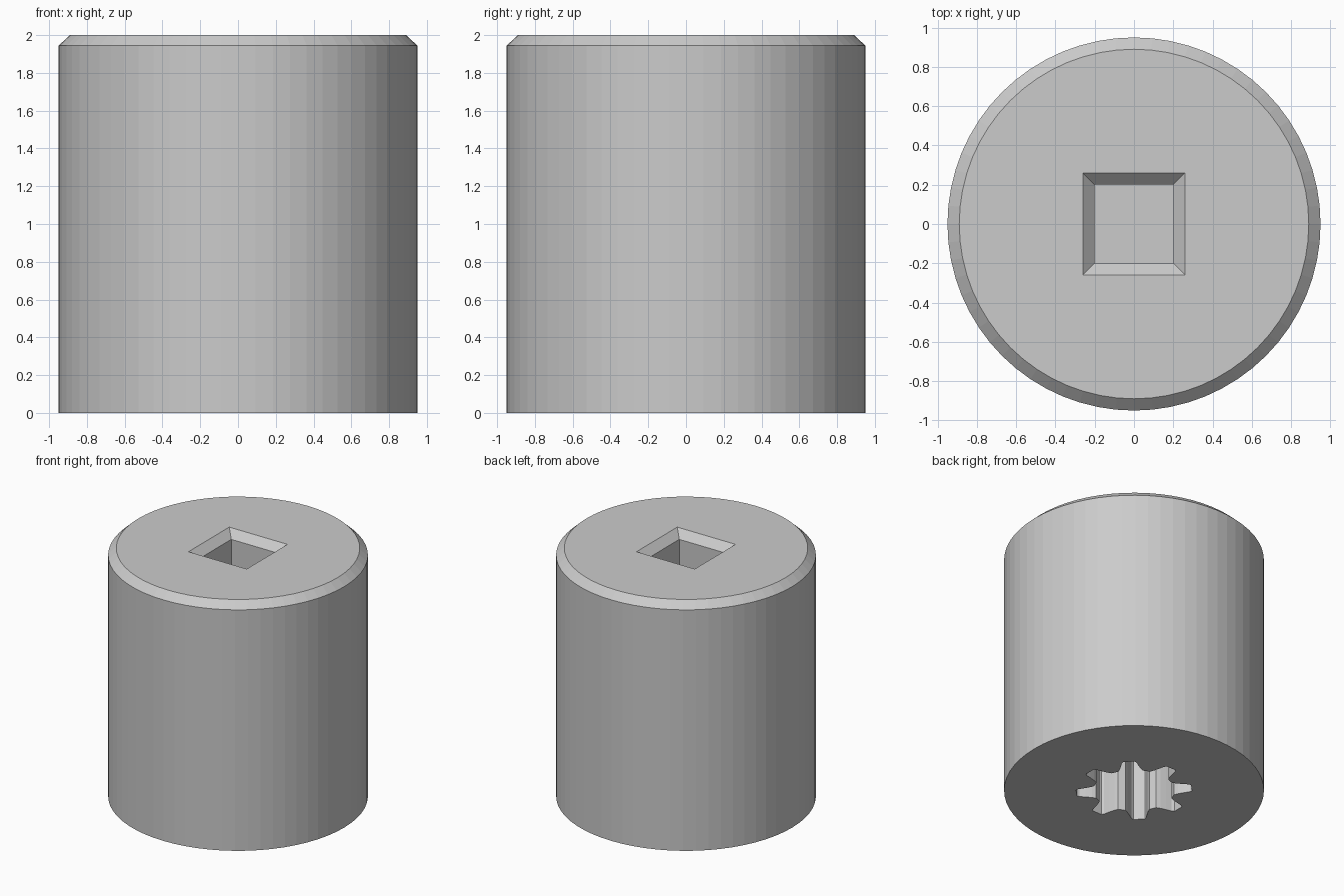
import bpy, bmesh
from math import sin, cos, pi

if "Cube" in bpy.data.objects:
    bpy.data.objects.remove(bpy.data.objects["Cube"])


def circle(r, n=64):
    return [(r * cos(2 * pi * i / n), r * sin(2 * pi * i / n)) for i in range(n)]


def square(h):
    return [(-h, -h), (h, -h), (h, h), (-h, h)]


def spline(teeth=8):
    # one tooth slot: (radius, half width), mirrored and repeated
    half = [(0.285, 0.088), (0.315, 0.076), (0.36, 0.064), (0.405, 0.054), (0.422, 0.042)]
    slot = [(r, -w) for r, w in half] + [(r, w) for r, w in reversed(half)]
    pts = []
    for k in range(teeth):
        a = 2 * pi * k / teeth
        pts += [(x * cos(a) - y * sin(a), x * sin(a) + y * cos(a)) for x, y in slot]
    return pts


def loft(name, sections):
    bm = bmesh.new()
    rings = [[bm.verts.new((x, y, z)) for x, y in pts] for pts, z in sections]
    n = len(rings[0])
    for lo, hi in zip(rings, rings[1:]):
        for i in range(n):
            j = (i + 1) % n
            bm.faces.new((lo[i], lo[j], hi[j], hi[i]))
    bm.faces.new(rings[0][::-1])
    bm.faces.new(rings[-1])
    bmesh.ops.recalc_face_normals(bm, faces=bm.faces)
    mesh = bpy.data.meshes.new(name)
    bm.to_mesh(mesh)
    bm.free()
    ob = bpy.data.objects.new(name, mesh)
    bpy.context.collection.objects.link(ob)
    return ob


# Round body with chamfered top rim
body = loft("coupling_body", [(circle(0.95), 0), (circle(0.95), 1.944), (circle(0.89), 2.0)])

# Square socket with chamfered mouth, and toothed socket underneath
square_cut = loft("square_socket_cutter",
                  [(square(0.2), 1.2), (square(0.2), 1.94), (square(0.28), 2.02)])
spline_cut = loft("toothed_socket_cutter", [(spline(), -0.1), (spline(), 0.8)])

for cutter in (square_cut, spline_cut):
    mod = body.modifiers.new(cutter.name, 'BOOLEAN')
    mod.operation = 'DIFFERENCE'
    mod.solver = 'EXACT'
    mod.object = cutter

# Apply the cuts and drop the cutters
bpy.context.view_layer.update()
result = bpy.data.meshes.new_from_object(
    body.evaluated_get(bpy.context.evaluated_depsgraph_get()))
body.modifiers.clear()
body.data = result
for cutter in (square_cut, spline_cut):
    bpy.data.objects.remove(cutter)
